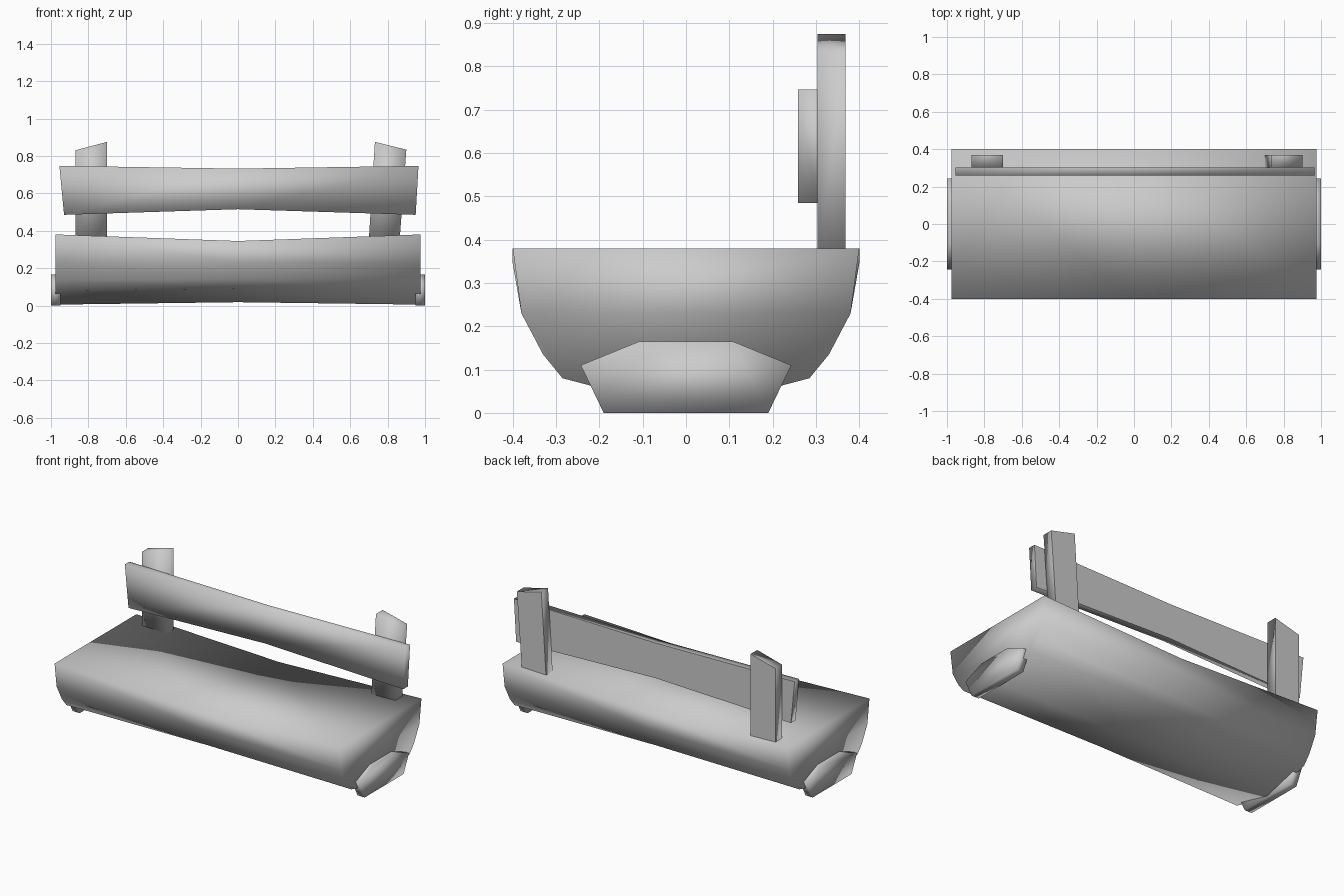
import bpy, bmesh

if "Cube" in bpy.data.objects:
    bpy.data.objects.remove(bpy.data.objects["Cube"])

wood = bpy.data.materials.new("grey_wood")
wood.diffuse_color = (0.6, 0.6, 0.6, 1)
wood.use_nodes = True
wood.node_tree.nodes["Principled BSDF"].inputs["Base Color"].default_value = wood.diffuse_color


def loft(name, rings, flat_back=False):
    """Skin a row of closed rings, cap both ends and shade smooth."""
    bm = bmesh.new()
    rows = [[bm.verts.new(p) for p in ring] for ring in rings]
    n = len(rows[0])
    for a, b in zip(rows, rows[1:]):
        for i in range(n):
            j = (i + 1) % n
            bm.faces.new((a[i], a[j], b[j], b[i]))
    bm.faces.new(rows[0][::-1])
    bm.faces.new(rows[-1])
    bmesh.ops.recalc_face_normals(bm, faces=bm.faces)
    for f in bm.faces:
        back = flat_back and f.normal.y > 0.9
        f.smooth = not back
        if back:
            for e in f.edges:
                if any(g.normal.y < 0.9 for g in e.link_faces):
                    e.smooth = False
    mesh = bpy.data.meshes.new(name)
    bm.to_mesh(mesh)
    bm.free()
    mesh.materials.append(wood)
    obj = bpy.data.objects.new(name, mesh)
    bpy.context.collection.objects.link(obj)
    return obj


# Half-log seat, sagging in the middle
HALF_Y = (0.40, 0.38, 0.33, 0.285)


def log_ring(x, heights, bottom):
    half = list(zip(HALF_Y, heights))
    return ([(x, -y, z) for y, z in half] + [(x, 0, bottom)]
            + [(x, y, z) for y, z in reversed(half)])


end = (0.38, 0.23, 0.135, 0.08)
middle = (0.345, 0.23, 0.14, 0.09)
loft("seat", [log_ring(-0.975, end, 0.005),
              log_ring(0, middle, 0.018),
              log_ring(0.975, end, 0.005)])

# Six-sided foot plates on the seat ends
foot = [(-0.19, 0), (0.19, 0), (0.243, 0.11),
        (0.108, 0.165), (-0.108, 0.165), (-0.243, 0.11)]
for side, s in (("left", -1), ("right", 1)):
    loft(side + "_foot", [[(s * x, y, z) for y, z in foot] for x in (0.95, 1.0)])


# Backrest plank, narrowing in the middle
def plank_ring(x_top, x_low, top, low):
    return [(x_top, 0.258, top), (x_top, 0.303, top),
            (x_low, 0.303, low), (x_low, 0.258, low)]


loft("backrest", [plank_ring(-0.955, -0.93, 0.747, 0.485),
                  plank_ring(0, 0, 0.732, 0.515),
                  plank_ring(0.965, 0.95, 0.747, 0.485)], flat_back=True)


# Rear posts with slanted tops
def post(name, low_x, top_x, top_z):
    def ring(xs, zs):
        (x0, x1), (z0, z1) = xs, zs
        return [(x0, 0.303, z0), (x1, 0.303, z1), (x1, 0.368, z1), (x0, 0.368, z0)]
    loft(name, [ring(low_x, (0.36, 0.36)), ring(top_x, top_z)], flat_back=True)


post("left_post", (-0.87, -0.70), (-0.87, -0.70), (0.83, 0.875))
post("right_post", (0.70, 0.865), (0.732, 0.90), (0.875, 0.833))
